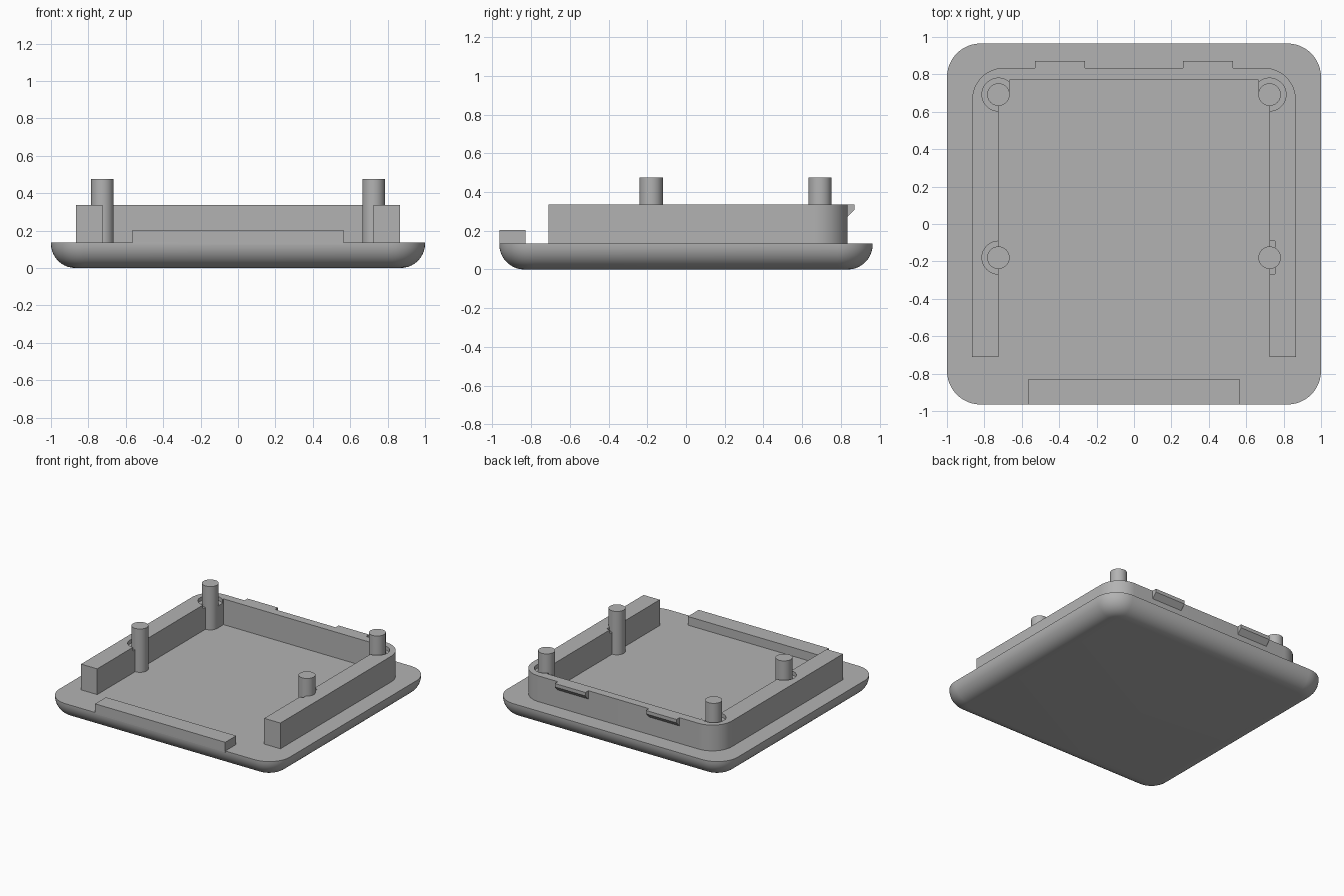
import bpy
import bmesh
import math

if "Cube" in bpy.data.objects:
    bpy.data.objects.remove(bpy.data.objects["Cube"], do_unlink=True)

grey = bpy.data.materials.new("plain grey")
grey.use_nodes = True
colour = (0.45, 0.45, 0.45, 1)
grey.diffuse_color = colour
grey.node_tree.nodes["Principled BSDF"].inputs["Base Color"].default_value = colour

FLOOR, RIM = 0.135, 0.337
SINK = 0.01  # overlap of each part with the base plate


def arc(cx, cy, r, start, end, steps=12):
    """Points along an arc, angles in degrees."""
    angles = [math.radians(start + (end - start) * i / steps) for i in range(steps + 1)]
    return [(cx + r * math.cos(a), cy + r * math.sin(a)) for a in angles]


def rounded_rect(hx, hy, r):
    return [p for sx, sy, a in ((1, 1, 0), (-1, 1, 90), (-1, -1, 180), (1, -1, 270))
            for p in arc(sx * (hx - r), sy * (hy - r), r, a, a + 90)]


def loft(name, rings):
    """Skin equal-length rings of 3D points and cap both ends."""
    bm = bmesh.new()
    loops = [[bm.verts.new(p) for p in ring] for ring in rings]
    for low, high in zip(loops, loops[1:]):
        for i in range(len(low)):
            j = (i + 1) % len(low)
            bm.faces.new((low[i], low[j], high[j], high[i]))
    bm.faces.new(loops[0][::-1])
    bm.faces.new(loops[-1])
    bmesh.ops.recalc_face_normals(bm, faces=bm.faces)
    mesh = bpy.data.meshes.new(name)
    bm.to_mesh(mesh)
    bm.free()
    obj = bpy.data.objects.new(name, mesh)
    bpy.context.collection.objects.link(obj)
    mesh.materials.append(grey)
    return obj


def prism(name, outline, z0, z1):
    return loft(name, [[(x, y, z) for x, y in outline] for z in (z0, z1)])


def box_outline(x0, x1, y0, y1):
    return [(x0, y0), (x1, y0), (x1, y1), (x0, y1)]


def smooth(obj):
    bpy.ops.object.select_all(action="DESELECT")
    obj.select_set(True)
    bpy.context.view_layer.objects.active = obj
    bpy.ops.object.shade_smooth_by_angle(angle=math.radians(30))


# Base plate with a rounded lower edge
FILLET, CORNER = 0.13, 0.18
rings = []
for i in range(11):
    a = math.radians(9 * i)
    inset = FILLET * (1 - math.sin(a))
    z = FILLET * (1 - math.cos(a))
    rings.append([(x, y, z) for x, y in rounded_rect(1 - inset, 0.965 - inset, CORNER - inset)])
rings.append([(x, y, FLOOR) for x, y in rounded_rect(1, 0.965, CORNER)])
smooth(loft("base_plate", rings))

# Front lip
prism("front_lip", box_outline(-0.565, 0.565, -0.965, -0.83), FLOOR - SINK, 0.203)

# U-shaped wall, thickened beside the rear pegs
PEG_X, PEG_BACK, PEG_FRONT, PEG_R = 0.725, 0.692, -0.18, 0.06
half = [(PEG_X, -0.71), (0.865, -0.71)] + arc(0.695, 0.665, 0.17, 0, 90)
inner = [(PEG_X - PEG_R, 0.77), (PEG_X - PEG_R, PEG_BACK), (PEG_X, PEG_BACK)]
mirrored = [(-x, y) for x, y in reversed(half)]
outline = half + mirrored + [(-x, y) for x, y in reversed(inner)] + inner
wall = prism("u_wall", outline, FLOOR - SINK, RIM)

# Shallow recesses in the wall top around the pegs
DEPTH, RECESS_R = 0.03, 0.088
recesses = [arc(x, y, RECESS_R, 0, 352.5, 47)
            for x, y in ((PEG_X, PEG_BACK), (-PEG_X, PEG_BACK), (-PEG_X, PEG_FRONT))]
recesses.append(box_outline(0.7, 0.753, PEG_FRONT - RECESS_R, PEG_FRONT + RECESS_R))
for shape in recesses:
    cutter = prism("recess_cutter", shape, RIM - DEPTH, RIM + 0.1)
    cutter.hide_render = True
    cut = wall.modifiers.new("recess", "BOOLEAN")
    cut.operation = "DIFFERENCE"
    cut.solver = "EXACT"
    cut.object = cutter
    bpy.context.view_layer.objects.active = wall
    bpy.ops.object.modifier_apply(modifier=cut.name)
    bpy.data.objects.remove(cutter, do_unlink=True)
smooth(wall)

# Four pegs and two rear snap hooks
hook_profile = [(0.825, RIM), (0.872, RIM), (0.872, 0.31), (0.835, 0.272), (0.825, 0.272)]
for side, s in (("left", 1), ("right", -1)):
    for place, y in (("rear", PEG_BACK), ("front", PEG_FRONT)):
        smooth(prism(f"{side}_{place}_peg", arc(s * PEG_X, y, PEG_R, 0, 352.5, 47),
                     FLOOR - SINK, 0.475))
    loft(f"{side}_snap_hook", [[(s * x, y, z) for y, z in hook_profile] for x in (0.263, 0.528)])
